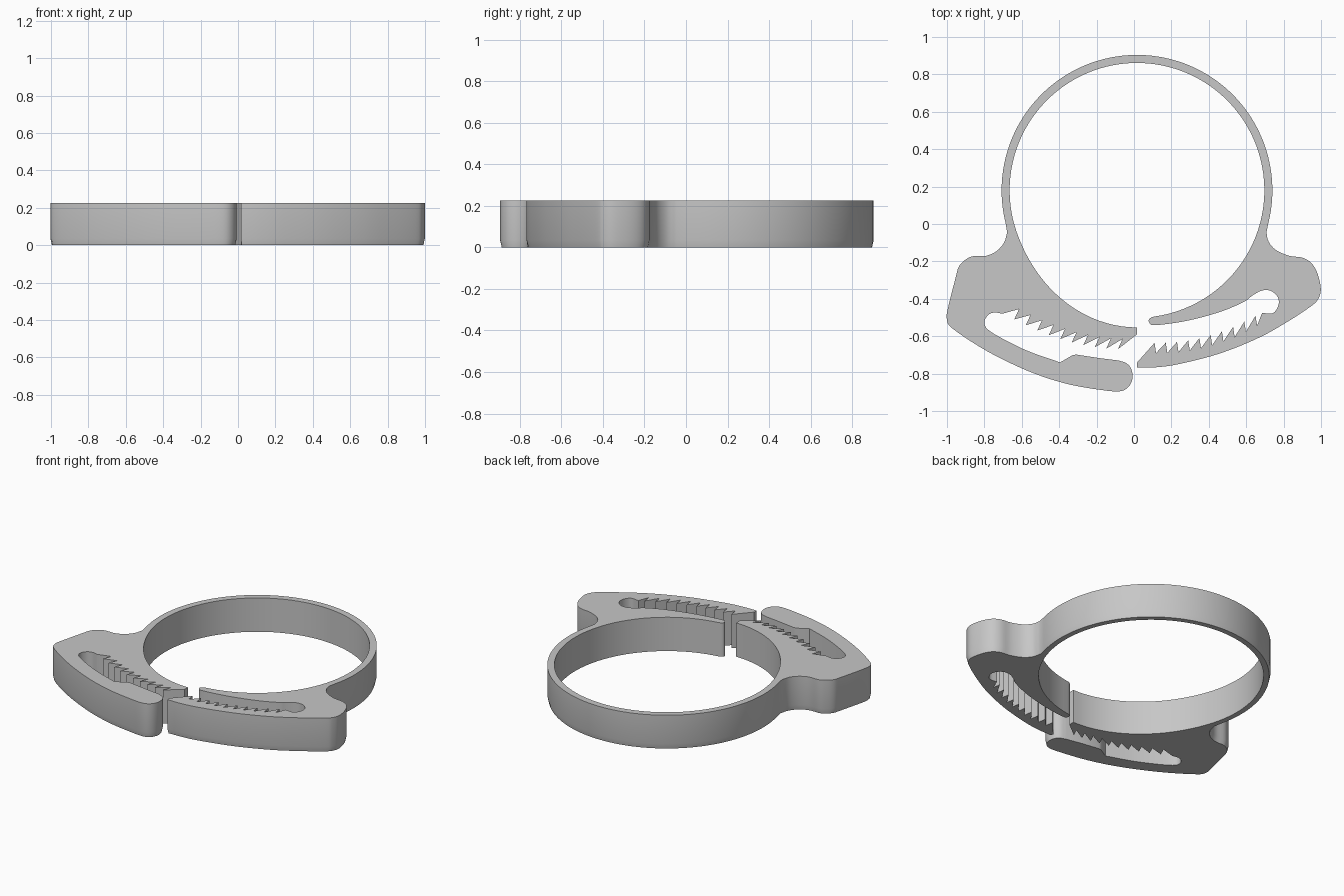
import bpy, bmesh, math
from mathutils import Vector

if "Cube" in bpy.data.objects:
    bpy.data.objects.remove(bpy.data.objects["Cube"])

HEIGHT, DRAFT_Z, DRAFT = 0.226, 0.035, 0.008
CX, CY, R_IN, R_OUT = 0.016, 0.18, 0.681, 0.724


def smooth(pts, n=4):
    """Rounded path through the points (Catmull-Rom)."""
    p = [Vector(q) for q in pts]
    p = [2 * p[0] - p[1]] + p + [2 * p[-1] - p[-2]]
    out = []
    for a, b, c, d in zip(p, p[1:], p[2:], p[3:]):
        for k in range(n):
            t = k / n
            out.append(0.5 * (2 * b + (c - a) * t + (2 * a - 5 * b + 4 * c - d) * t * t
                              + (3 * b - a - 3 * c + d) * t ** 3))
    return out + [p[-2]]


def arc(a0, a1, n, radius):
    """Arc about the ring centre; radius is a function of the angle."""
    out = []
    for k in range(n + 1):
        a = a0 + (a1 - a0) * k / n
        r = radius(a)
        out.append(Vector((CX + r * math.cos(math.radians(a)),
                           CY + r * math.sin(math.radians(a)))))
    return out


def bore(a):
    """The bore widens towards the left jaw."""
    t = min(max((a - 200) / 70, 0), 1)
    return R_IN + 0.052 * t * t * (3 - 2 * t)


# Bore, from the left jaw round to the right finger
inner = arc(270, -82, 110, bore)

# Right finger and rounded slot end
finger = smooth([(0.10, -0.495), (0.08, -0.51), (0.083, -0.53), (0.11, -0.541),
                 (0.23, -0.527), (0.35, -0.502), (0.48, -0.463), (0.59, -0.415),
                 (0.63, -0.385), (0.68, -0.357), (0.73, -0.357), (0.768, -0.39),
                 (0.772, -0.435), (0.742, -0.477), (0.685, -0.475)])

# Right teeth, running from the slot end to the opening
right_teeth = []
for i in reversed(range(10)):
    t = i / 9
    x, y = 0.11 + 0.06 * i, -0.635 - 0.0125 * t + 0.1575 * t * t
    right_teeth += [Vector((x + 0.008, y - 0.055)), Vector((x, y))]
right_teeth += [Vector((0.015, -0.742))]

# Outer wall: right arm, ring, left arm
right_arm = smooth([(0.015, -0.768), (0.12, -0.766), (0.245, -0.748), (0.46, -0.692),
                    (0.67, -0.607), (0.83, -0.517), (0.95, -0.437), (0.985, -0.4),
                    (0.999, -0.35), (0.983, -0.27), (0.95, -0.21), (0.90, -0.18),
                    (0.83, -0.17), (0.76, -0.14), (0.72, -0.095), (0.708, -0.045)])
ring = arc(-14, 194, 72, lambda a: R_OUT)
left_arm = smooth([(-0.678, -0.045), (-0.695, -0.10), (-0.735, -0.145), (-0.79, -0.17),
                   (-0.86, -0.172), (-0.90, -0.19), (-0.935, -0.225), (-0.952, -0.28),
                   (-0.997, -0.46), (-1.0, -0.51), (-0.975, -0.555), (-0.825, -0.657),
                   (-0.665, -0.742), (-0.505, -0.81), (-0.345, -0.858), (-0.185, -0.886),
                   (-0.08, -0.895), (-0.03, -0.872), (-0.008, -0.825), (-0.015, -0.775),
                   (-0.04, -0.745), (-0.08, -0.73)])

# Left slot: stepped lower side, rounded end
left_slot = [Vector((-0.185, -0.717)), Vector((-0.31, -0.698)), Vector((-0.33, -0.702))]
left_slot += smooth([(-0.395, -0.74), (-0.56, -0.682), (-0.69, -0.62), (-0.78, -0.565),
                     (-0.80, -0.525), (-0.78, -0.487), (-0.745, -0.473), (-0.705, -0.48)])

# Left teeth, running back to the opening
left_teeth = []
for i in range(10):
    t = i / 9
    x, y = -0.64 + 0.0615 * i, -0.51 - 0.30 * t + 0.14 * t * t
    left_teeth += [Vector((x + 0.025, y + 0.055)), Vector((x, y))]
left_teeth += [Vector((0.016, -0.59))]

before = inner + finger[1:] + right_teeth
outer = right_arm + ring + left_arm
outline = before + outer + left_slot + left_teeth
first, last = len(before), len(before) + len(outer)

# Foot outline: outer wall drawn in slightly
foot = []
for i, p in enumerate(outline):
    q = p.copy()
    if first <= i < last:
        d = (outline[i + 1] - outline[i - 1]).normalized()
        q += Vector((-d.y, d.x)) * DRAFT
    foot.append(q)

# Clamp body
bm = bmesh.new()
rows = [[bm.verts.new((p.x, p.y, z)) for p in path]
        for path, z in ((foot, 0), (outline, DRAFT_Z), (outline, HEIGHT))]
n = len(outline)
for low, high in zip(rows, rows[1:]):
    for i in range(n):
        j = (i + 1) % n
        bm.faces.new((low[i], low[j], high[j], high[i]))
caps = [bm.faces.new(rows[2]), bm.faces.new(rows[0][::-1])]
bm.normal_update()
bmesh.ops.triangulate(bm, faces=caps)
mesh = bpy.data.meshes.new("hose_clamp")
bm.to_mesh(mesh)
bm.free()

grey = bpy.data.materials.new("plain grey")
grey.diffuse_color = (0.57, 0.57, 0.57, 1)
grey.use_nodes = True
grey.node_tree.nodes["Principled BSDF"].inputs["Base Color"].default_value = grey.diffuse_color
mesh.materials.append(grey)
clamp = bpy.data.objects.new("hose_clamp", mesh)
bpy.context.collection.objects.link(clamp)
bpy.context.view_layer.objects.active = clamp
clamp.select_set(True)
bpy.ops.object.shade_smooth_by_angle(angle=math.radians(30))
